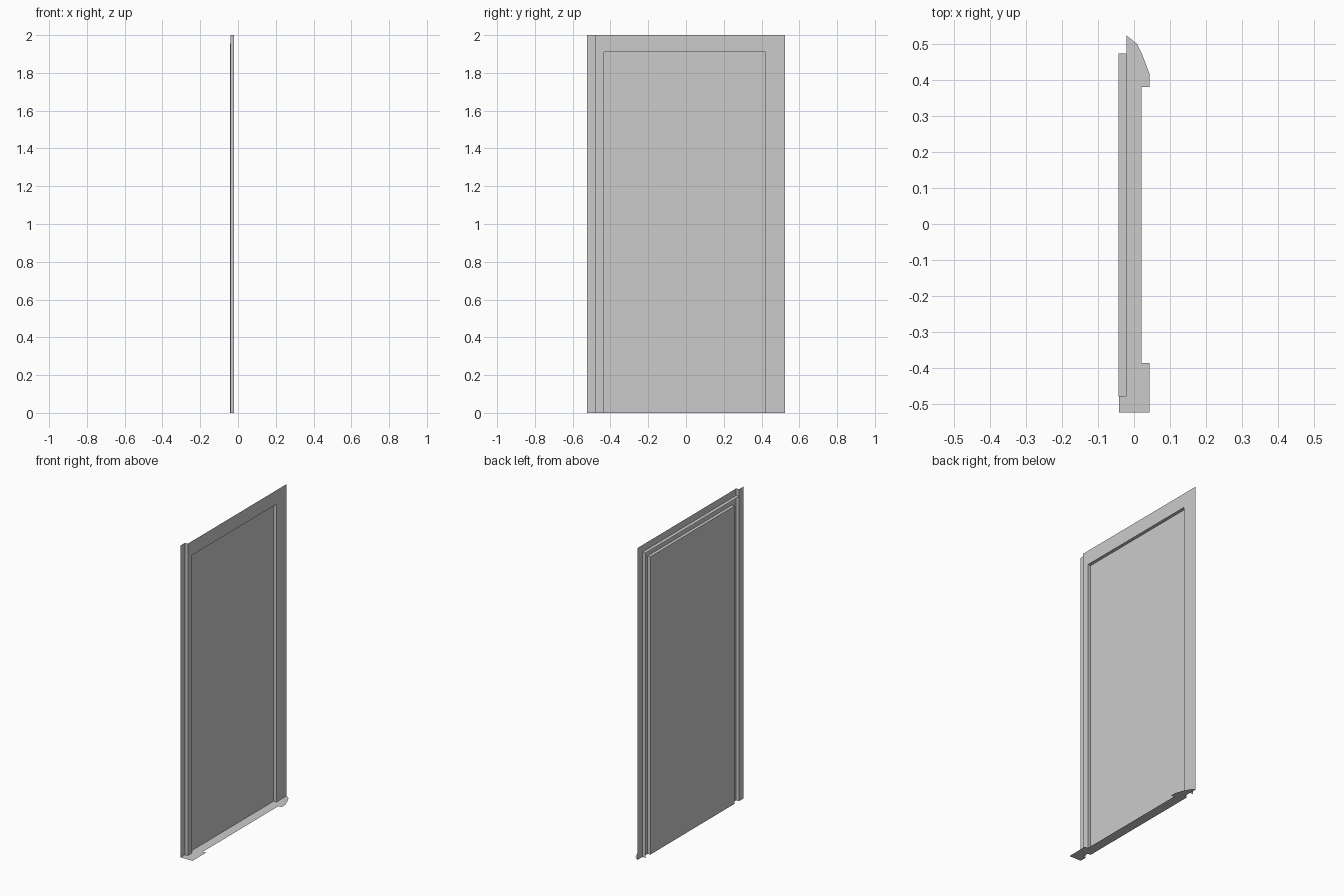
import bpy

if "Cube" in bpy.data.objects:
    bpy.data.objects.remove(bpy.data.objects["Cube"])

# Key planes and positions
FRONT, BACK, LIP = -0.021, -0.041, -0.043      # x planes of the sheet metal
Y0, Y1, STEP = -0.523, 0.523, -0.479           # outer edges and hinge-side step
IN0, IN1, IN_TOP = -0.435, 0.42, 1.91          # recessed panel opening
FL1, FL_TOP = 0.473, 1.955                     # rear flange
H = 2.0


def mesh(name, verts, faces):
    me = bpy.data.meshes.new(name)
    me.from_pydata(verts, [], faces)
    me.update()
    ob = bpy.data.objects.new(name, me)
    bpy.context.collection.objects.link(ob)
    return ob


def sheet(name, x, outline):
    """Flat sheet facing +x from a (y, z) outline."""
    return mesh(name, [(x, y, z) for y, z in outline], [range(len(outline))])


def ribbon(name, path, xa, xb):
    """Wall that sweeps a (y, z) path from plane xa to plane xb."""
    n = len(path)
    verts = [(x, y, z) for x in (xa, xb) for y, z in path]
    return mesh(name, verts, [(i, i + 1, n + i + 1, n + i) for i in range(n - 1)])


# Front frame: two stiles and a head rail around the opening
sheet("hinge_stile", FRONT, [(STEP, 0), (IN0, 0), (IN0, IN_TOP), (STEP, IN_TOP)])
sheet("latch_stile", FRONT, [(IN1, 0), (Y1, 0), (Y1, IN_TOP), (IN1, IN_TOP)])
sheet("head_rail", FRONT, [(STEP, IN_TOP), (Y1, IN_TOP), (Y1, H), (STEP, H)])

# Stepped-back strip on the hinge side
ribbon("edge_step", [(STEP, 0), (STEP, H)], BACK, FRONT)
sheet("edge_strip", BACK, [(Y0, 0), (STEP, 0), (STEP, H), (Y0, H)])

# Recessed panel and its reveal
ribbon("panel_reveal", [(IN0, 0), (IN0, IN_TOP), (IN1, IN_TOP), (IN1, 0)], BACK, FRONT)
sheet("recessed_panel", BACK, [(IN0, 0), (IN1, 0), (IN1, IN_TOP), (IN0, IN_TOP)])

# Thin flange standing off the rear of the frame
ribbon("rear_flange", [(STEP, FL_TOP), (FL1, FL_TOP), (FL1, 0)], LIP, FRONT)

# Flat sill plate with a rounded end, following the panel recess
sill = [(BACK, Y0), (0.043, Y0), (0.043, -0.385), (0.021, -0.385),
        (0.021, 0.38), (0.043, 0.38), (0.043, 0.417), (0.022, 0.472),
        (0.008, 0.5), (FRONT, Y1), (FRONT, IN1), (BACK, IN1),
        (BACK, IN0), (FRONT, IN0), (FRONT, STEP), (BACK, STEP)]
mesh("sill_plate", [(x, y, 0) for x, y in sill], [range(len(sill))])
